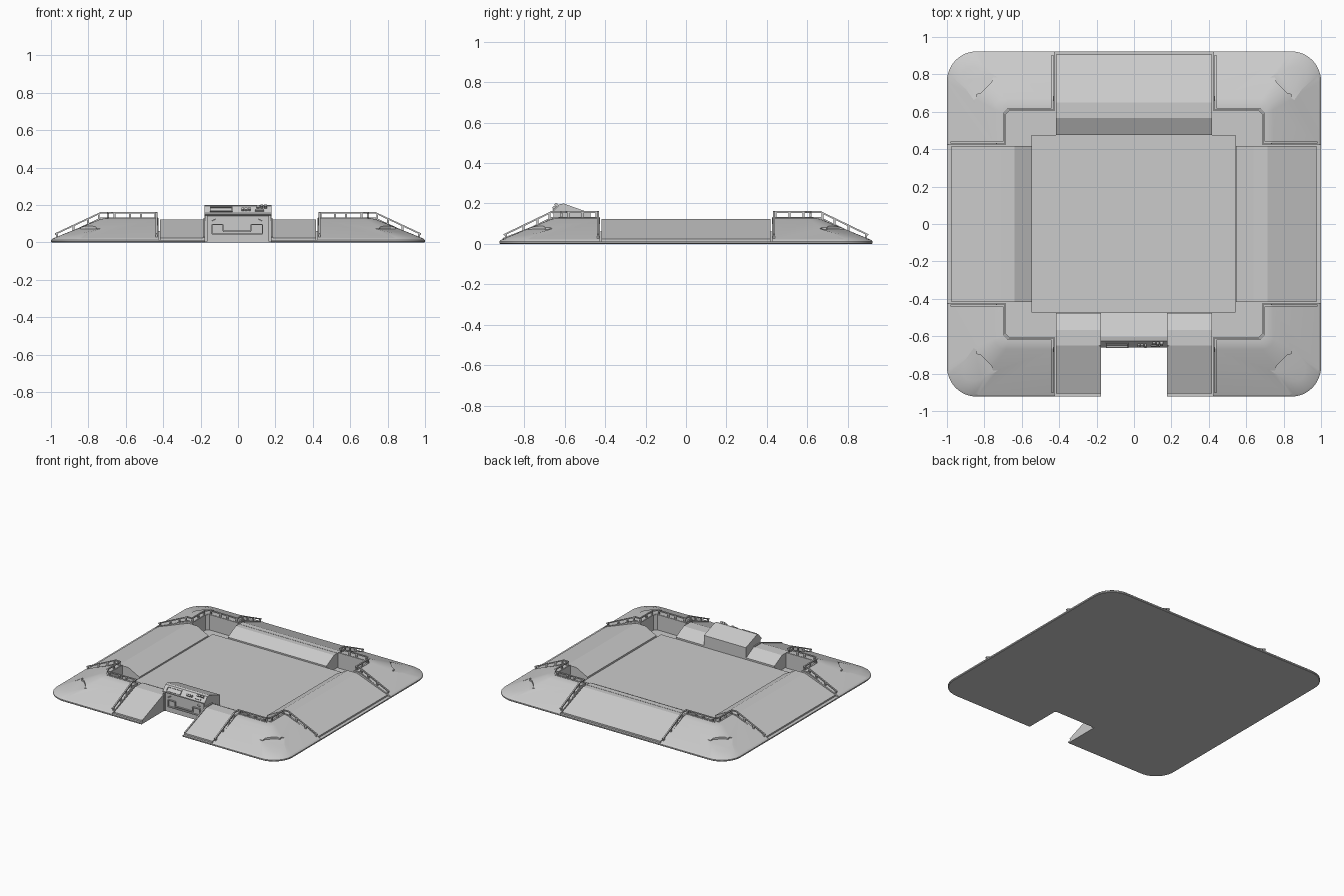
import bpy, bmesh, math
from mathutils import Vector

if "Cube" in bpy.data.objects:
    bpy.data.objects.remove(bpy.data.objects["Cube"])


def finish(name, bm):
    bmesh.ops.recalc_face_normals(bm, faces=bm.faces)
    me = bpy.data.meshes.new(name)
    bm.to_mesh(me)
    bm.free()
    ob = bpy.data.objects.new(name, me)
    bpy.context.collection.objects.link(ob)
    return ob


def add_loft(bm, rings):
    vs = [[bm.verts.new(p) for p in r] for r in rings]
    n = len(vs[0])
    for a, b in zip(vs, vs[1:]):
        for i in range(n):
            j = (i + 1) % n
            bm.faces.new((a[i], a[j], b[j], b[i]))
    bm.faces.new(vs[0][::-1])
    bm.faces.new(vs[-1])


def prism(name, pts, axis, spans):
    """Extrude a 2D profile along an axis, once for every (lo, hi) span."""
    place = {'x': lambda u, v, t: (t, u, v), 'y': lambda u, v, t: (u, t, v),
             'z': lambda u, v, t: (u, v, t)}[axis]
    bm = bmesh.new()
    for span in spans:
        add_loft(bm, [[place(u, v, t) for u, v in pts] for t in span])
    return finish(name, bm)


def bars(name, items):
    """Rectangular bars: (start, end, width, height)."""
    bm = bmesh.new()
    for p, q, w, h in items:
        p, q = Vector(p), Vector(q)
        d = (q - p).normalized()
        s = d.cross(Vector((0, 0, 1)))
        s = s.normalized() if s.length > 1e-4 else Vector((1, 0, 0))
        u = s.cross(d)
        quad = [s * (a * w / 2) + u * (b * h / 2)
                for a, b in ((-1, -1), (1, -1), (1, 1), (-1, 1))]
        add_loft(bm, [[e + c for c in quad] for e in (p, q)])
    return finish(name, bm)


def rounded(hx, hy, r, z, n=12):
    out = []
    for k, (sx, sy) in enumerate(QUADS):
        for i in range(n + 1):
            a = math.pi / 2 * (k + i / n)
            out.append((sx * (hx - r) + r * math.cos(a), sy * (hy - r) + r * math.sin(a), z))
    return out


def cut(ob, cutter):
    m = ob.modifiers.new('cut', 'BOOLEAN')
    m.operation, m.solver, m.object = 'DIFFERENCE', 'EXACT', cutter
    bpy.context.view_layer.objects.active = ob
    bpy.ops.object.modifier_apply(modifier=m.name)
    bpy.data.objects.remove(cutter)


QUADS = ((1, 1), (-1, 1), (-1, -1), (1, -1))

# sloped base with rounded corners
bm = bmesh.new()
add_loft(bm, [rounded(.996, .919, .158, 0), rounded(1, .923, .16, .004),
              rounded(1, .923, .16, .013), rounded(.99, .913, .155, .021),
              rounded(.745, .67, .06, .121), rounded(.715, .64, .04, .129),
              rounded(.69, .615, .03, .13)])
base = finish('corner_ramps_and_base', bm)

# cross-shaped well that leaves the four corners standing
quarter = [(1.2, .425), (.685, .425), (.685, .585), (.665, .605), (.425, .605), (.425, 1.2)]
outline = []
for sx, sy in QUADS:
    seq = quarter if sx * sy > 0 else quarter[::-1]
    outline += [(sx * x, sy * y) for x, y in seq]
cut(base, prism('well_cutter', outline, 'z', [(.0125, .5)]))

# front access gap
gap = [(-.176, -1.2), (.176, -1.2), (.176, -.64), (-.176, -.64)]
cut(base, prism('gap_cutter', gap, 'z', [(-.2, .5)]))

# hand grips recessed in the corners
grip = [(0, -.04), (.012, -.062), (-.004, -.078), (.0, -.095), (.15, -.07),
        (.15, .07), (.0, .095), (-.004, .078), (.012, .062), (0, .04)]
bm = bmesh.new()
c = math.sqrt(.5)
for sx, sy in QUADS:
    pts = [(sx * (.79 + (u - v) * c), sy * (.73 + (u + v) * c), u) for u, v in grip]
    add_loft(bm, [[(x, y, .073 - .22 * u) for x, y, u in pts], [(x, y, .3) for x, y, u in pts]])
cut(base, finish('grip_cutter', bm))

bpy.ops.object.select_all(action='DESELECT')
base.select_set(True)
bpy.context.view_layer.objects.active = base
bpy.ops.object.shade_smooth_by_angle(angle=math.radians(16))

# floor plate
prism('floor_plate', [(-.548, -.472), (.542, -.472), (.542, .475), (-.548, .475)], 'z', [(.005, .062)])

# side, back and front ramps between the corners
for s, side in ((1, 'right'), (-1, 'left')):
    prof = [(.975, .005), (.975, .024), (.715, .122), (.638, .122), (.545, .073), (.545, .005)]
    prism(side + '_ramp', [(s * u, v) for u, v in prof], 'y', [(-.418, .418)])
prof = [(.905, .005), (.905, .024), (.65, .122), (.568, .122), (.475, .073), (.475, .005)]
prism('back_ramp', prof, 'x', [(-.418, .418)])
prism('front_ramps', [(-u, v) for u, v in prof], 'x', [(-.418, -.176), (.176, .418)])
bars('back_ramp_seam', [((-.418, .61, .122), (.418, .61, .122), .004, .003)])

# guard rails around each corner: top bar, foot bar and posts
path = [(.975, .435, .046), (.735, .435, .158), (.695, .435, .158), (.695, .59, .158),
        (.672, .615, .158), (.435, .615, .158), (.435, .665, .158), (.435, .898, .046)]
posts = {0: (.03, .4, .72, .96), 2: (.05, .5, .95), 4: (.05, .4, .65, .97), 6: (.04, .3, .6, .97)}
items = []
foot = Vector((0, 0, -.029))
for sx, sy in QUADS:
    P = [Vector((sx * x, sy * y, z)) for x, y, z in path]
    for i, (p, q) in enumerate(zip(P, P[1:])):
        e = (q - p).normalized() * .004
        items.append((p - e, q + e, .010, .008))
        items.append((p + foot - e, q + foot + e, .012, .006))
        for t in posts.get(i, ()):
            m = p.lerp(q, t)
            items.append((m + Vector((0, 0, -.034)), m, .010, .010))
bars('guard_rails', items)

# curbs beside the access gap
bars('gap_curbs', [(a, b, .01, .01) for s in (-1, 1) for a, b in
                   (((s * .181, -.905, .024), (s * .181, -.65, .124)),
                    ((s * .181, -.65, .124), (s * .181, -.57, .124)))])

# control console
side = [(-.642, .001), (-.642, .14), (-.66, .15), (-.66, .158), (-.625, .196), (-.605, .2),
        (-.472, .152), (-.472, .012)]
prism('console', side, 'x', [(-.178, .178)])
bars('console_trim', [((s * .170, -.645, .004), (s * .170, -.645, .145), .012, .02) for s in (-1, 1)])

# screen frame and buttons on the tilted panel: x range, position up the panel, height, lift
s, n = Vector((0, .678, .735)), Vector((0, -.735, .678))
bm = bmesh.new()
for x0, x1, t, h, lift in [
        (-.15, -.03, .15, .004, .008), (-.15, -.03, .75, .004, .008), (-.15, -.146, .45, .03, .008),
        (-.034, -.03, .45, .03, .008), (.02, .032, .4, .014, .012), (.036, .05, .4, .014, .012),
        (.056, .068, .4, .014, .016), (.10, .115, .75, .012, .012), (.12, .134, .75, .012, .018),
        (.14, .156, .75, .014, .018), (.09, .14, .3, .008, .008)]:
    m = Vector((0, -.66, .158)).lerp(Vector((0, -.625, .196)), t) + n * lift / 2
    quad = [s * (i * h / 2) + n * (j * lift / 2) for i, j in ((-1, -1), (1, -1), (1, 1), (-1, 1))]
    add_loft(bm, [[m + Vector((x, 0, 0)) + k for k in quad] for x in (x0, x1)])
finish('screen_frame_and_buttons', bm)

# dispenser tray frame on the console front
frame = [(-.14, .045, -.14, .095), (.13, .045, .13, .095), (-.14, .045, .13, .045),
         (-.14, .095, -.08, .095), (.07, .095, .13, .095), (-.08, .095, -.08, .06),
         (.07, .095, .07, .06), (-.08, .06, .07, .06), (-.14, .115, -.12, .125), (.11, .125, .13, .115)]
bars('console_tray', [((a, -.644, b), (d, -.644, e), *((.006, .018) if a == d else (.018, .006)))
                      for a, b, d, e in frame])
